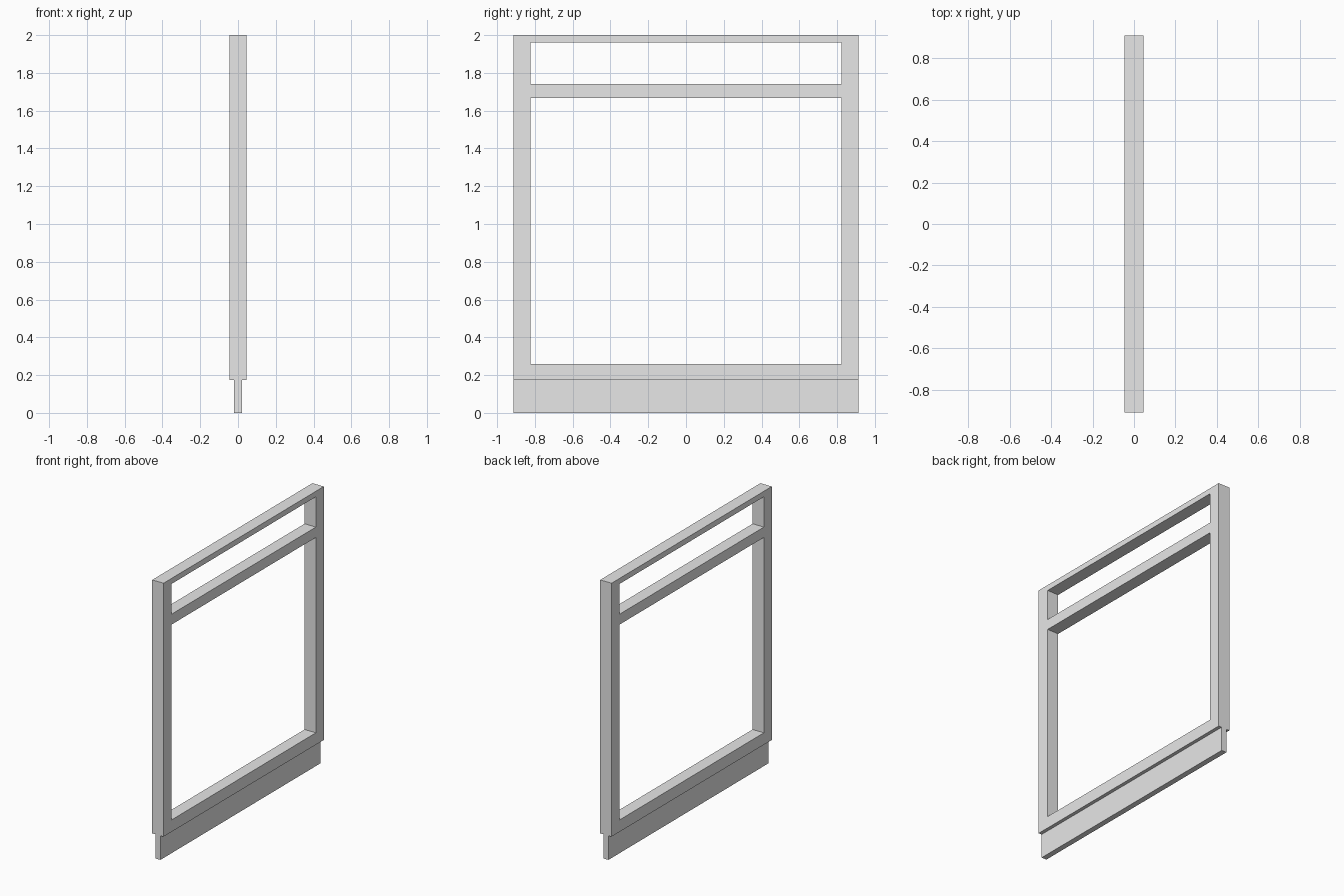
import bpy
import bmesh

cube = bpy.data.objects.get("Cube")
if cube:
    bpy.data.objects.remove(cube, do_unlink=True)

# One plain grey for everything
grey = bpy.data.materials.new("plain grey")
grey.use_nodes = True
colour = (0.8, 0.8, 0.8, 1)
grey.diffuse_color = colour
grey.node_tree.nodes["Principled BSDF"].inputs["Base Color"].default_value = colour


def panel(name, half_depth, ys, zs, holes=()):
    """Slab in the y-z plane, split at ys and zs, with the (column, row) cells in holes left open."""
    bm = bmesh.new()
    grid = [[bm.verts.new((-half_depth, y, z)) for z in zs] for y in ys]
    for i in range(len(ys) - 1):
        for j in range(len(zs) - 1):
            if (i, j) not in holes:
                bm.faces.new((grid[i][j], grid[i][j + 1],
                              grid[i + 1][j + 1], grid[i + 1][j]))
    # Thicken the flat outline into a solid
    result = bmesh.ops.extrude_face_region(bm, geom=bm.faces[:], use_keep_orig=True)
    moved = [v for v in result["geom"] if isinstance(v, bmesh.types.BMVert)]
    bmesh.ops.translate(bm, verts=moved, vec=(2 * half_depth, 0, 0))
    bmesh.ops.recalc_face_normals(bm, faces=bm.faces[:])
    mesh = bpy.data.meshes.new(name)
    bm.to_mesh(mesh)
    bm.free()
    mesh.materials.append(grey)
    obj = bpy.data.objects.new(name, mesh)
    bpy.context.collection.objects.link(obj)
    return obj


# Frame with a large lower opening and a narrow upper one
panel("window_frame", 0.045, (-0.912, -0.822, 0.822, 0.912),
      (0.174, 0.26, 1.667, 1.742, 1.96, 2.0), holes={(1, 1), (1, 3)})

# Thin skirt below the frame
panel("base_skirt", 0.02, (-0.912, 0.912), (0, 0.174))
